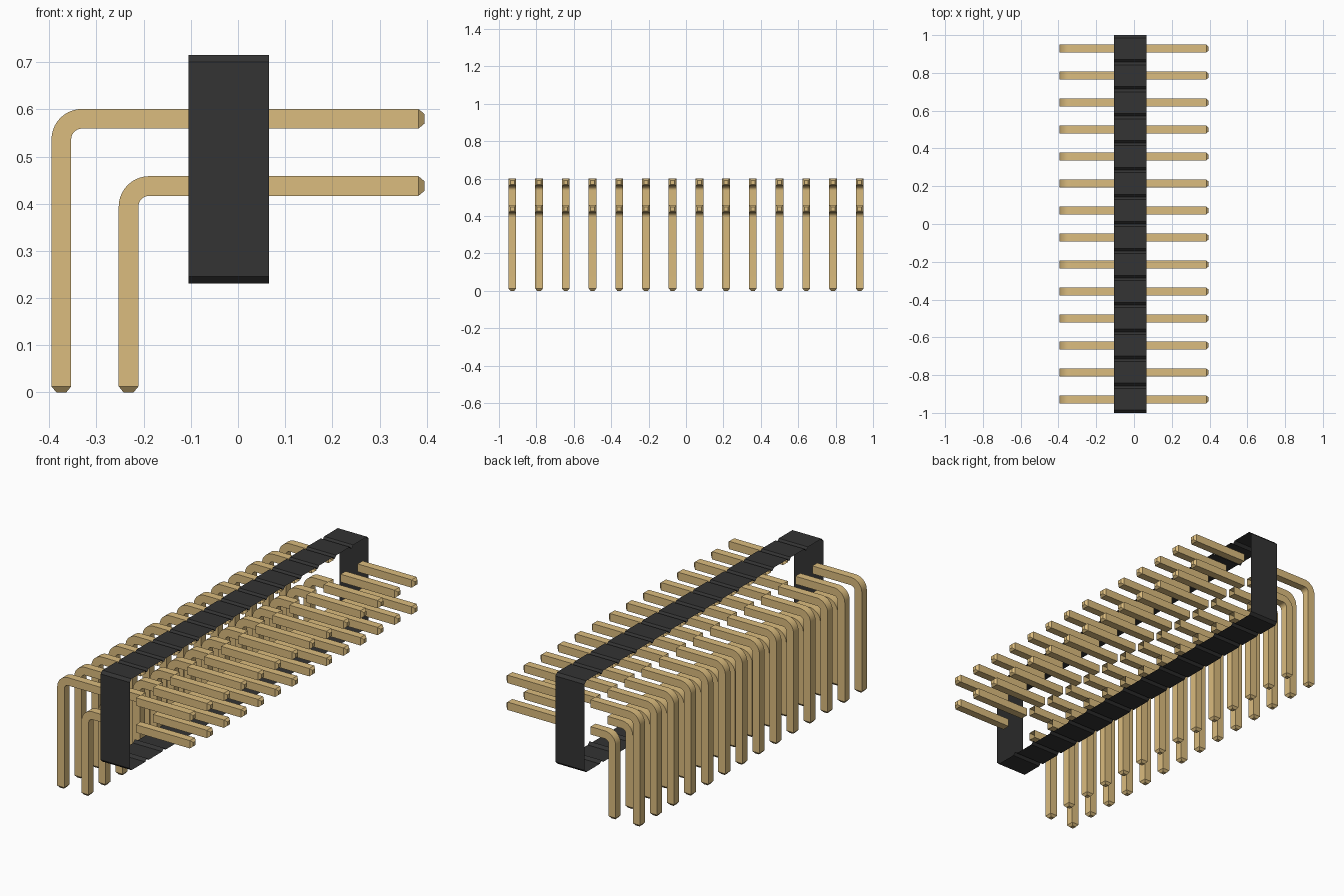
import bpy, bmesh, math
from mathutils import Vector

cube = bpy.data.objects.get("Cube")
if cube:
    bpy.data.objects.remove(cube, do_unlink=True)

COUNT = 14
PITCH = 2.0 / COUNT
CHAMFER = PITCH * 0.1
X_BACK, X_FRONT = -0.105, 0.066      # housing thickness
Z_LOW, Z_HIGH = 0.231, 0.715         # housing height
HALF = 0.0208                        # half the pin width
TIP_LEN, TIP_HALF = 0.0125, 0.0105   # tapered pin tip
BEND = 0.0435                        # bend radius on the pin centreline
TIP_X = 0.395


def material(name, rgb):
    m = bpy.data.materials.new(name)
    m.use_nodes = True
    m.diffuse_color = (*rgb, 1)
    bsdf = next(n for n in m.node_tree.nodes if n.type == 'BSDF_PRINCIPLED')
    bsdf.inputs["Base Color"].default_value = (*rgb, 1)
    bsdf.inputs["Roughness"].default_value = 0.6
    return m


black = material("black plastic", (0.033, 0.033, 0.033))
gold = material("gold metal", (0.708, 0.503, 0.209))


def finish(bm, name, mat):
    mesh = bpy.data.meshes.new(name)
    bm.to_mesh(mesh)
    bm.free()
    mesh.materials.append(mat)
    return mesh


def add_object(name, mesh, y=0.0):
    ob = bpy.data.objects.new(name, mesh)
    ob.location.y = y
    bpy.context.scene.collection.objects.link(ob)
    return ob


# Housing: a notched band, open towards the pins on both sides
def housing_mesh():
    top = []
    for i in range(COUNT):
        y0 = -1 + i * PITCH
        top += [(y0, Z_HIGH - CHAMFER), (y0 + CHAMFER, Z_HIGH),
                (y0 + PITCH - CHAMFER, Z_HIGH)]
    top.append((1.0, Z_HIGH - CHAMFER))
    bottom = [(y, Z_LOW + Z_HIGH - z) for y, z in reversed(top)]
    outline = top + bottom
    bm = bmesh.new()
    back = [bm.verts.new((X_BACK, y, z)) for y, z in outline]
    front = [bm.verts.new((X_FRONT, y, z)) for y, z in outline]
    n = len(outline)
    for i in range(n):
        j = (i + 1) % n
        bm.faces.new((back[i], front[i], front[j], back[j]))
    return finish(bm, "housing", black)


# Pin: square section swept along a path in the xz plane, tapered at the last point
def pin_mesh(name, path):
    pts = [Vector((x, 0, z)) for x, z in path]
    tip_dir = (pts[-1] - pts[-2]).normalized()
    pts.insert(-1, pts[-1] - tip_dir * TIP_LEN)
    bm = bmesh.new()
    rings = []
    side = Vector((0, 1, 0))
    for i, p in enumerate(pts):
        a = (p - pts[i - 1]).normalized() if i else (pts[1] - p).normalized()
        b = (pts[i + 1] - p).normalized() if i < len(pts) - 1 else a
        t = (a + b).normalized()
        up = side.cross(t)
        h = TIP_HALF if i == len(pts) - 1 else HALF
        mitre = h / max(t.dot(a), 0.5)
        rings.append([bm.verts.new(p + side * (h * s) + up * (mitre * u))
                      for s, u in ((-1, -1), (1, -1), (1, 1), (-1, 1))])
    for r, q in zip(rings, rings[1:]):
        for k in range(4):
            m = (k + 1) % 4
            bm.faces.new((r[k], r[m], q[m], q[k]))
    bm.faces.new(rings[-1])
    bmesh.ops.recalc_face_normals(bm, faces=bm.faces)
    return finish(bm, name, gold)


def bent_path(x, z, steps=10):
    path = [(X_BACK, z)]
    for i in range(steps + 1):
        a = math.pi / 2 * (1 + i / steps)
        path.append((x + BEND + BEND * math.cos(a), z - BEND + BEND * math.sin(a)))
    return path + [(x, 0.0)]


add_object("housing", housing_mesh())

# Two rows of right-angle pins, interrupted by the housing
pins = []
for row, x, z in (("upper", -0.3745, 0.580), ("lower", -0.232, 0.4375)):
    straight = pin_mesh(row + "_contact_pin", [(X_FRONT, z), (TIP_X, z)])
    bent = pin_mesh(row + "_solder_pin", bent_path(x, z))
    for i in range(COUNT):
        y = -1 + (i + 0.5) * PITCH
        add_object(f"{row}_contact_pin_{i + 1}", straight, y)
        pins.append(add_object(f"{row}_solder_pin_{i + 1}", bent, y))

# Smooth the bends; the corners stay sharp
bpy.ops.object.select_all(action='DESELECT')
for ob in (pins[0], pins[COUNT]):
    ob.select_set(True)
bpy.context.view_layer.objects.active = pins[0]
bpy.ops.object.shade_smooth_by_angle(angle=math.radians(30))
